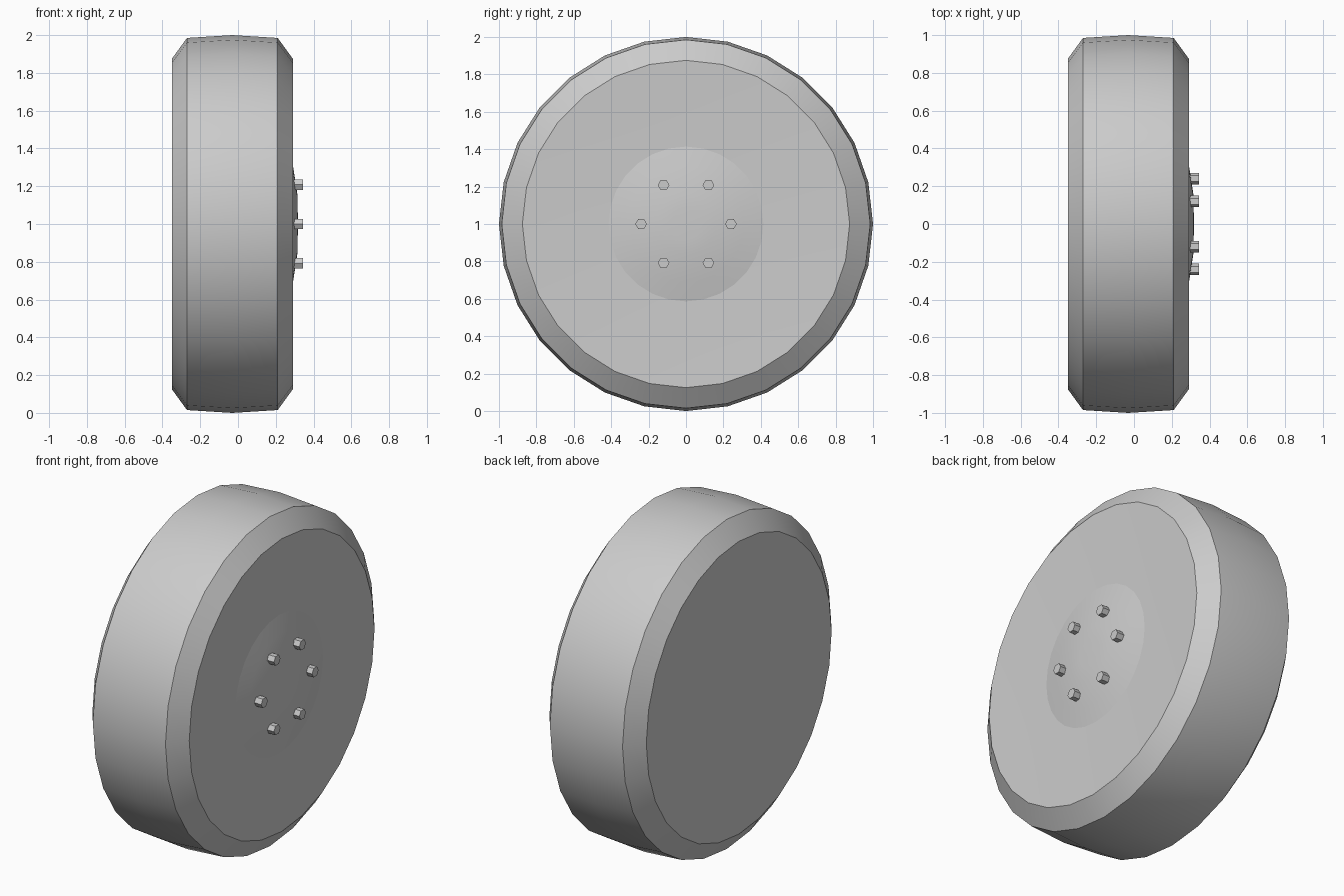
import bpy, bmesh
from math import sin, cos, pi, radians

if "Cube" in bpy.data.objects:
    bpy.data.objects.remove(bpy.data.objects["Cube"])


def lathe(name, profile, sides, cy=0.0, cz=1.0, cap_start=True, cap_end=True, smooth=True):
    """Spin (x, radius) points around an x-parallel axis through (cy, cz)."""
    bm = bmesh.new()
    rings = []
    for x, r in profile:
        rings.append([bm.verts.new((x, cy + r * cos(2 * pi * i / sides),
                                    cz + r * sin(2 * pi * i / sides)))
                      for i in range(sides)])
    for a, b in zip(rings, rings[1:]):
        for i in range(sides):
            j = (i + 1) % sides
            bm.faces.new((a[i], a[j], b[j], b[i]))
    if cap_start:
        bm.faces.new(rings[0])
    if cap_end:
        bm.faces.new(rings[-1])
    bmesh.ops.recalc_face_normals(bm, faces=bm.faces)
    # An open shell needs its outward side set explicitly
    bm.normal_update()
    if cap_end and not cap_start and rings[-1][0].link_faces:
        end = max(bm.faces, key=lambda f: f.calc_center_median().x)
        if end.normal.x < 0:
            bmesh.ops.reverse_faces(bm, faces=bm.faces)
    mesh = bpy.data.meshes.new(name)
    bm.to_mesh(mesh)
    bm.free()
    ob = bpy.data.objects.new(name, mesh)
    bpy.context.collection.objects.link(ob)
    if smooth:
        bpy.ops.object.select_all(action='DESELECT')
        bpy.context.view_layer.objects.active = ob
        ob.select_set(True)
        bpy.ops.object.shade_smooth_by_angle(angle=radians(30))
    return ob


# Tyre: flat back, bevelled shoulders, crowned tread, slightly dished outer face
lathe("tyre", [(-0.35, 0.875), (-0.27, 0.985), (-0.03, 1.0), (0.21, 0.985),
               (0.29, 0.875), (0.272, 0.42)], 28)

# Shallow domed hub cap
lathe("hub_cap", [(0.270, 0.425), (0.291, 0.31), (0.314, 0.16), (0.316, 0.08), (0.317, 0.02)],
      28, cap_start=False)

# Six hexagonal wheel bolts
for k in range(6):
    a = k * pi / 3
    lathe(f"wheel_bolt_{k + 1}", [(0.28, 0.031), (0.343, 0.031)], 6,
          cy=0.24 * cos(a), cz=1.0 + 0.24 * sin(a), smooth=False)
